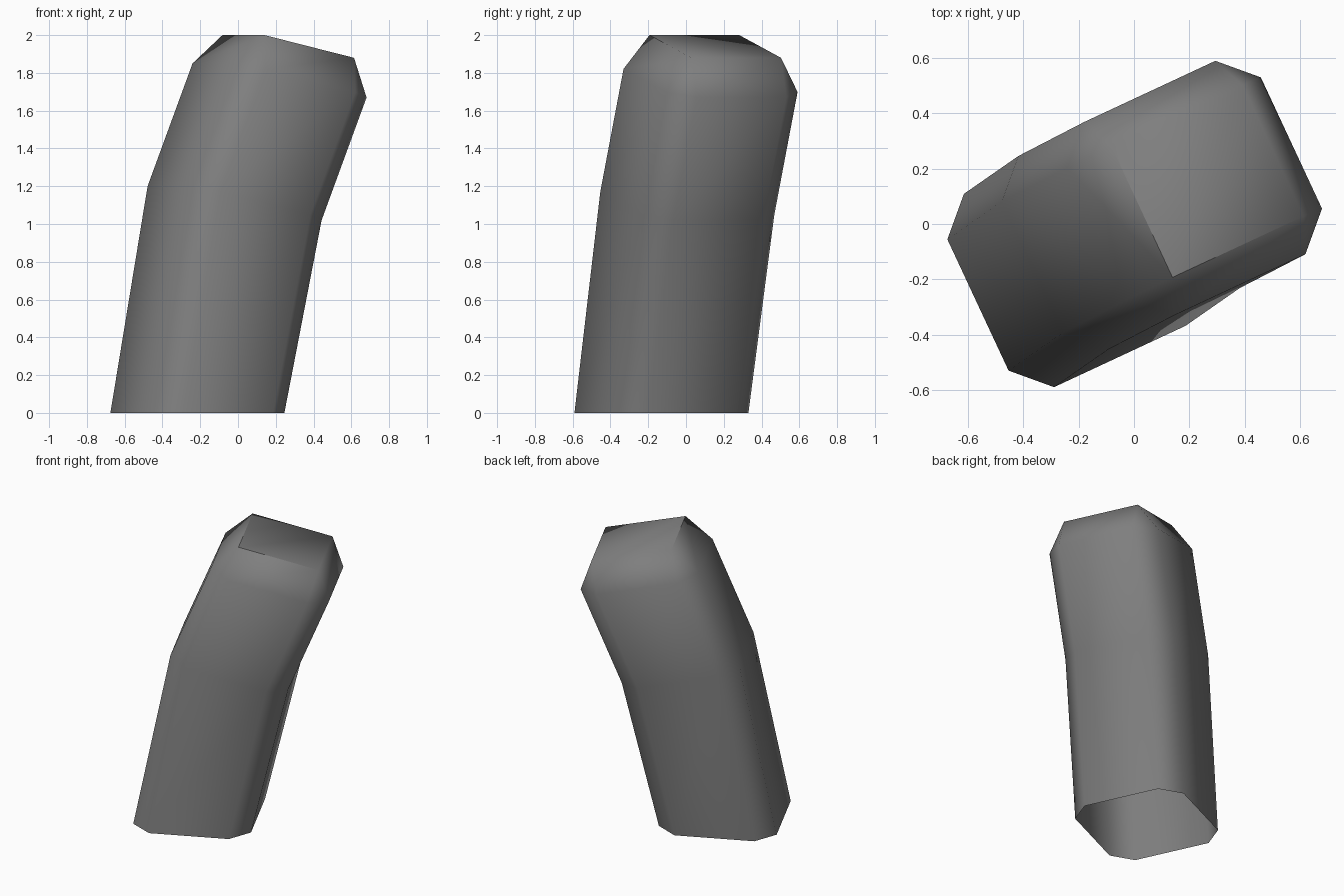
import bpy, bmesh
from math import radians
from mathutils import Matrix, Vector

cube = bpy.data.objects.get("Cube")
if cube:
    bpy.data.objects.remove(cube)

# Warm-neutral dark grey for the whole column
grey = bpy.data.materials.new("dark_grey")
grey.use_nodes = True
colour = (0.21, 0.21, 0.21, 1)
grey.diffuse_color = colour
bsdf = next(n for n in grey.node_tree.nodes if n.type == 'BSDF_PRINCIPLED')
bsdf.inputs["Base Color"].default_value = colour

TURN = Matrix.Rotation(radians(25), 3, 'Z')
HALF, INNER = 0.386, 0.262

# Chamfered square section, two points per corner, counter-clockwise
section = []
for i in range(4):
    quarter = Matrix.Rotation(radians(90 * i), 3, 'Z')
    section += [quarter @ Vector((HALF, INNER, 0)), quarter @ Vector((INNER, HALF, 0))]
square = [Matrix.Rotation(radians(90 * i), 3, 'Z') @ Vector((INNER, INNER, 0)) for i in range(4)]

bm = bmesh.new()


def ring(points, centre, tilt):
    """Place a section at a centre, dropping towards its local +x side."""
    verts = []
    for p in points:
        q = TURN @ p + Vector(centre)
        q.z -= tilt * p.x
        verts.append(bm.verts.new(q))
    return verts


# Leaning column: base, bend and shoulder, left open underneath
rings = [ring(section, (-0.215, -0.13, 0), 0),
         ring(section, (-0.018, 0.007, 1.11), 0.234),
         ring(section, (0.22, 0.13, 1.76), 0.234)]
for low, high in zip(rings, rings[1:]):
    for i in range(8):
        j = (i + 1) % 8
        bm.faces.new((low[i], low[j], high[j], high[i]))

# Bevelled cap: a corner triangle and a sloping side for each quarter
shoulder = rings[-1]
cap = ring(square, (0.266, 0.155, 1.94), 0.23)
for i in range(4):
    a, b, c = (shoulder[(2 * i + k) % 8] for k in range(3))
    bm.faces.new((a, b, cap[i]))
    bm.faces.new((b, c, cap[(i + 1) % 4], cap[i]))
bm.faces.new(cap)

# Smooth all over, with two crisp cap edges
for f in bm.faces:
    f.smooth = True
for i, j in ((1, 2), (2, 3)):
    bm.edges.get((cap[i], cap[j])).smooth = False

mesh = bpy.data.meshes.new("bent_column")
bm.to_mesh(mesh)
bm.free()
mesh.materials.append(grey)
column = bpy.data.objects.new("bent_column", mesh)
bpy.context.collection.objects.link(column)
